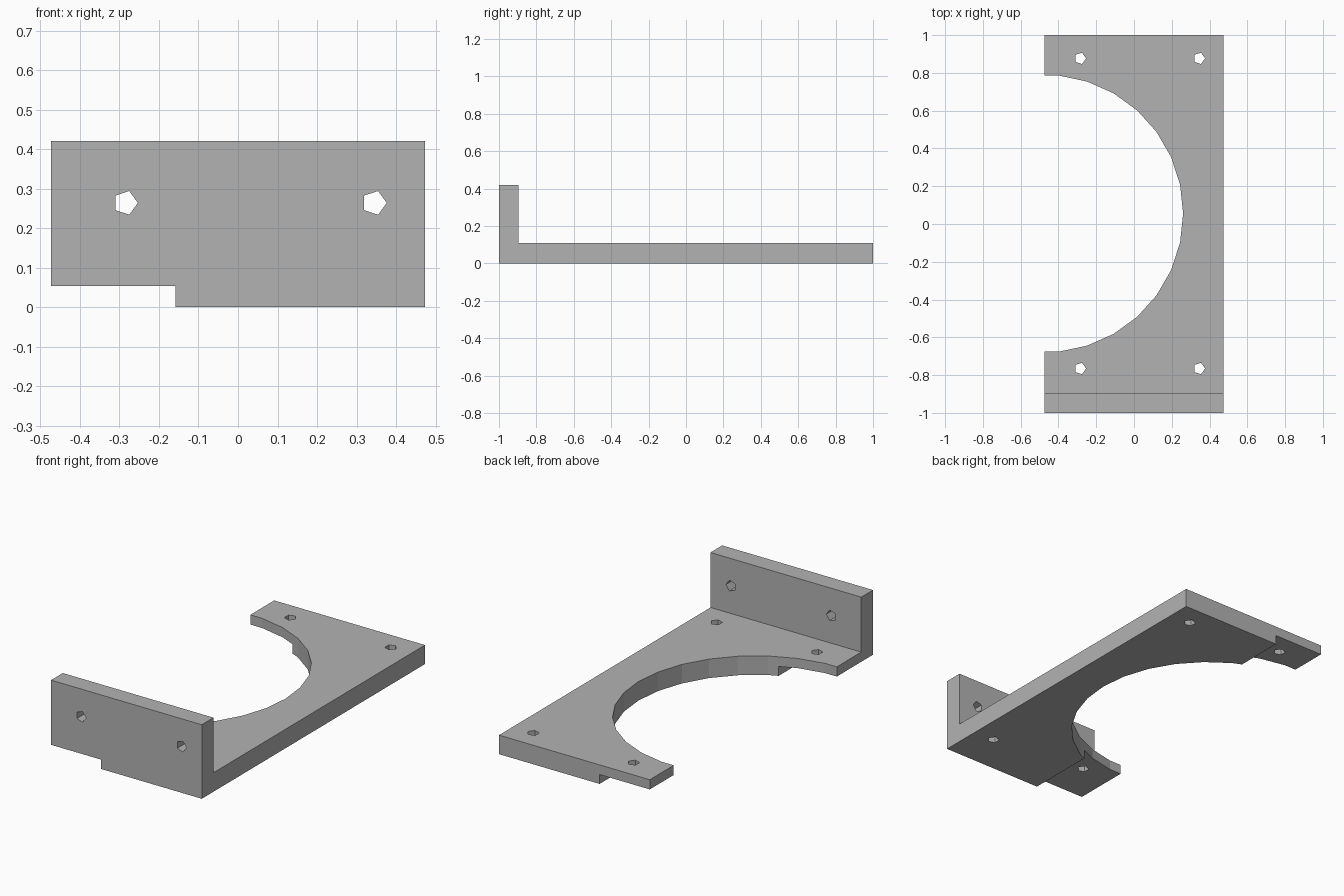
import bpy, bmesh
from math import sin, cos, tau
from mathutils import Vector

if "Cube" in bpy.data.objects:
    bpy.data.objects.remove(bpy.data.objects["Cube"])

HALF_W, BACK_OF_FLANGE = 0.473, -0.895
PLATE_TOP, FLANGE_TOP, STEP_Z, STEP_X = 0.108, 0.42, 0.053, -0.158
HOLE_XS = (-0.285, 0.345)

grey = bpy.data.materials.new("plain grey")
grey.use_nodes = True
colour = (0.45, 0.45, 0.45, 1)
grey.diffuse_color = colour
grey.node_tree.nodes["Principled BSDF"].inputs["Base Color"].default_value = colour


def prism(name, points, direction):
    """Extrude a flat outline along a direction."""
    bm = bmesh.new()
    face = bm.faces.new([bm.verts.new(p) for p in points])
    ext = bmesh.ops.extrude_face_region(bm, geom=[face])["geom"]
    bmesh.ops.translate(bm, vec=Vector(direction),
                        verts=[v for v in ext if isinstance(v, bmesh.types.BMVert)])
    bmesh.ops.recalc_face_normals(bm, faces=bm.faces)
    mesh = bpy.data.meshes.new(name)
    bm.to_mesh(mesh)
    bm.free()
    mesh.materials.append(grey)
    obj = bpy.data.objects.new(name, mesh)
    bpy.context.collection.objects.link(obj)
    return obj


def ring(x, y, radius, sides):
    return [(x + radius * cos(tau * i / sides), y + radius * sin(tau * i / sides))
            for i in range(sides)]


def cut(target, cutter):
    cutter.hide_render = True
    mod = target.modifiers.new("cut", "BOOLEAN")
    mod.operation, mod.solver, mod.object = "DIFFERENCE", "EXACT", cutter
    bpy.context.view_layer.objects.active = target
    bpy.ops.object.modifier_apply(modifier=mod.name)
    bpy.data.objects.remove(cutter)


# Bracket body with the stepped underside
outline = [(-HALF_W, STEP_Z), (STEP_X, STEP_Z), (STEP_X, 0), (HALF_W, 0),
           (HALF_W, FLANGE_TOP), (-HALF_W, FLANGE_TOP)]
bracket = prism("mounting_bracket", [(x, -1, z) for x, z in outline], (0, 2, 0))

# Clear the space above the plate, leaving the front flange
space = [(BACK_OF_FLANGE, PLATE_TOP), (2, PLATE_TOP), (2, 1), (BACK_OF_FLANGE, 1)]
cut(bracket, prism("space_cutter", [(-1, y, z) for y, z in space], (2, 0, 0)))

# Large round opening
cut(bracket, prism("opening_cutter",
                   [(x, y, -1) for x, y in ring(-0.475, 0.055, 0.735, 30)], (0, 0, 2)))

# Five-sided screw holes through plate and flange
for hx in HOLE_XS:
    for hy in (-0.765, 0.877):
        cut(bracket, prism("plate_hole_cutter",
                           [(x, y, -1) for x, y in ring(hx, hy, 0.0315, 5)], (0, 0, 2)))
    cut(bracket, prism("flange_hole_cutter",
                       [(x, -1.2, z) for x, z in ring(hx, 0.264, 0.0315, 5)], (0, 0.5, 0)))
